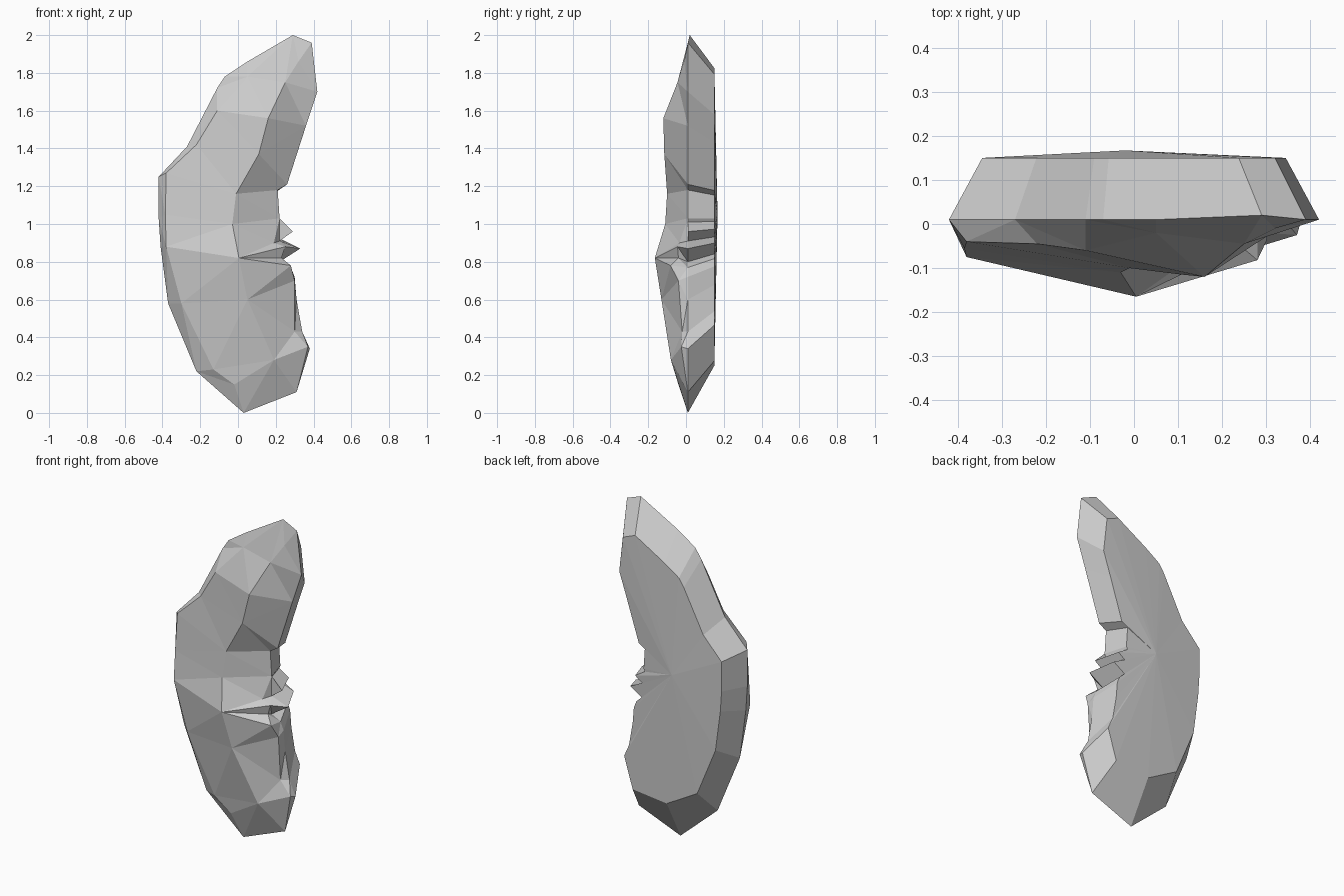
import bpy, bmesh
from mathutils import Vector

if "Cube" in bpy.data.objects:
    bpy.data.objects.remove(bpy.data.objects["Cube"])

bm = bmesh.new()


def verts(points):
    return [bm.verts.new(p) for p in points]


def tri(*vs):
    if len(set(vs)) == 3 and not bm.faces.get(vs):
        bm.faces.new(vs)


def zip_strip(a, b):
    """Triangulate between two polylines, taking the shorter diagonal."""
    i = j = 0
    while i < len(a) - 1 or j < len(b) - 1:
        da = (a[i + 1].co - b[j].co).length if i < len(a) - 1 else 1e9
        db = (a[i].co - b[j + 1].co).length if j < len(b) - 1 else 1e9
        if da <= db:
            tri(a[i], a[i + 1], b[j])
            i += 1
        else:
            tri(a[i], b[j + 1], b[j])
            j += 1


# Widest outline, from the top tip: right (notched) side, then left side
right_xz = [(.39, 1.96), (.42, 1.70), (.36, 1.52), (.26, 1.21), (.21, 1.18),
            (.22, 1.03), (.21, 1.01), (.29, .96), (.22, .91), (.33, .87),
            (.22, .80), (.28, .77), (.30, .72), (.31, .60), (.34, .43),
            (.38, .34), (.31, .11)]
left_xz = [(.05, 1.86), (-.07, 1.78), (-.11, 1.72), (-.27, 1.41),
           (-.42, 1.25), (-.42, 1.03), (-.41, .88), (-.37, .58), (-.22, .22)]
top = bm.verts.new((.29, .02, 2.0))
bottom = bm.verts.new((.03, .01, 0))
right = verts((x, .01, z) for x, z in right_xz)
left = verts((x, .01, z) for x, z in left_xz)

# Back: outline shrunk towards its middle, closed by a shallow fan
ring = [top] + right + [bottom] + left[::-1]
back = verts((v.co.x * .82, .15, max(.25, 1.03 + (v.co.z - 1.03) * .82))
             for v in ring)
apex = bm.verts.new((-.02, .167, 1.05))
for k in range(len(ring)):
    n = (k + 1) % len(ring)
    bm.faces.new((ring[k], ring[n], back[n], back[k]))
    tri(back[k], back[n], apex)

# Front: left bevel, raised ridge, and folds beside the notch
bevel = verts([(.05, -.02, 1.78), (-.11, -.06, 1.60), (-.22, -.045, 1.42),
               (-.38, -.04, 1.27), (-.385, -.055, 1.05), (-.38, -.075, .88),
               (-.30, -.06, .58), (-.13, -.04, .23), (-.02, -.04, .15)])
ridge = verts([(.32, -.01, 1.86), (.25, -.045, 1.75), (.16, -.12, 1.56),
               (.11, -.115, 1.37), (-.01, -.10, 1.16), (-.03, -.11, 1.0),
               (.005, -.165, .82), (.05, -.13, .60), (.19, -.08, .28)])
folds = verts([(.19, -.035, .90), (.25, -.045, .88), (.23, -.04, .82),
               (.28, -.082, .78), (.30, -.04, .70), (.30, -.02, .43),
               (.37, -.025, .35)])
left_line = [top] + left + [bottom]
bevel_line = [top] + bevel + [bottom]
ridge_line = [top] + ridge + [bottom]
fold_line = [top] + right[:6] + folds + [right[-1], bottom]
zip_strip(left_line, bevel_line)
zip_strip(bevel_line, ridge_line)
zip_strip(ridge_line, fold_line)
zip_strip(fold_line[6:-1], right[5:])

bmesh.ops.recalc_face_normals(bm, faces=bm.faces[:])
mesh = bpy.data.meshes.new("curved_rock")
bm.to_mesh(mesh)
bm.free()
bpy.context.collection.objects.link(bpy.data.objects.new("curved_rock", mesh))
